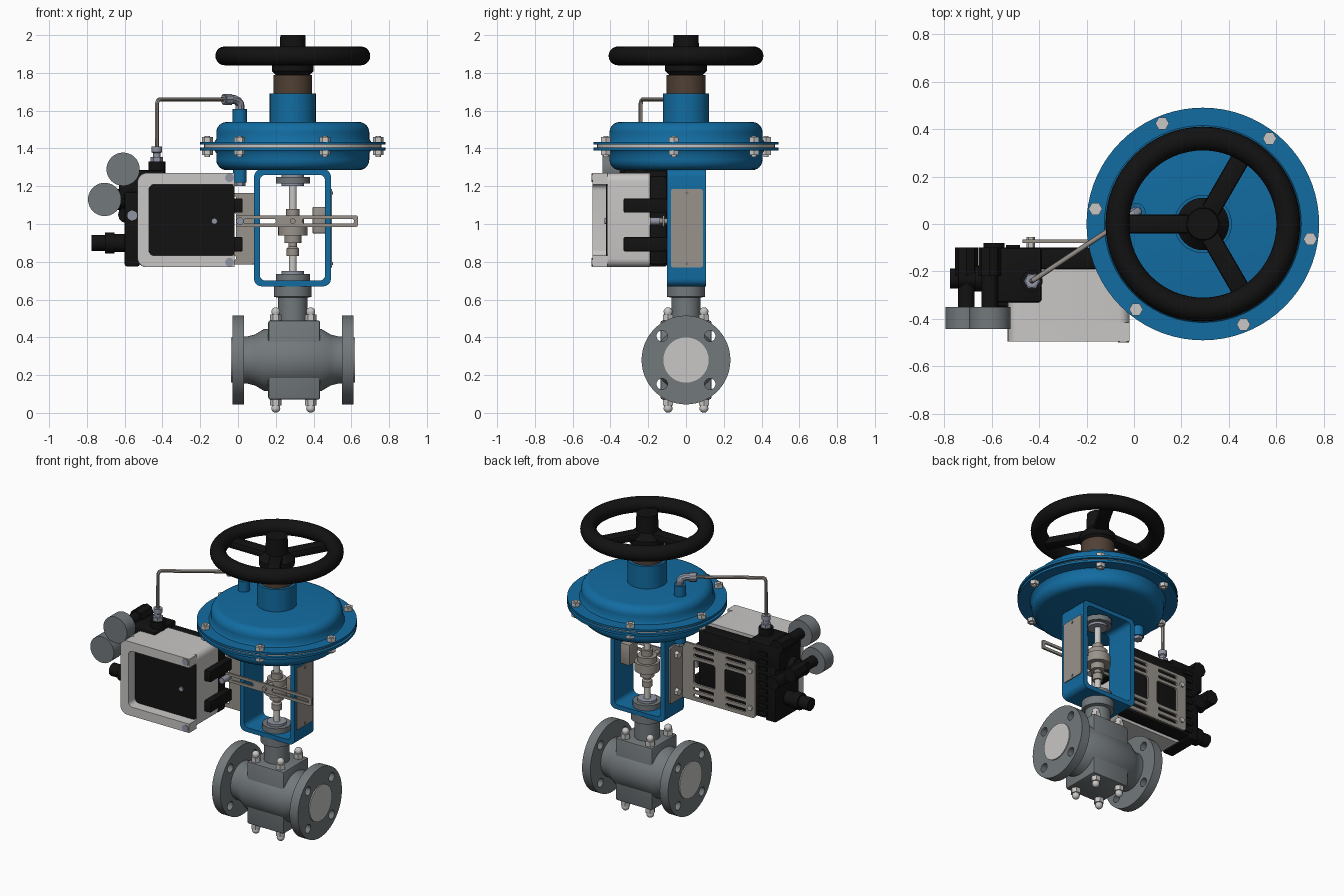
import bpy, bmesh
from math import sin, cos, pi, radians
from mathutils import Matrix, Vector

if "Cube" in bpy.data.objects:
    bpy.data.objects.remove(bpy.data.objects["Cube"], do_unlink=True)


def material(name, r, g, b):
    m = bpy.data.materials.new(name)
    m.use_nodes = True
    m.diffuse_color = (r, g, b, 1)
    bsdf = next(n for n in m.node_tree.nodes if n.type == 'BSDF_PRINCIPLED')
    bsdf.inputs["Base Color"].default_value = (r, g, b, 1)
    return m


BLUE = material("actuator_blue", 0.006, 0.15, 0.36)
BLACK = material("black", 0.006, 0.006, 0.006)
CAST = material("cast_grey", 0.17, 0.19, 0.2)
WHITE = material("light_grey", 0.58, 0.57, 0.56)
STEEL = material("warm_steel", 0.32, 0.29, 0.26)
FITTING = material("fitting_grey", 0.28, 0.3, 0.37)
BROWN = material("brown_sleeve", 0.08, 0.052, 0.035)

TURN = {'Z': Matrix(), 'X': Matrix.Rotation(pi / 2, 4, 'Y'), 'Y': Matrix.Rotation(-pi / 2, 4, 'X')}
CX = 0.29       # actuator axis
PIPE_Z = 0.28   # flow axis height


def finish(me):
    me.shade_smooth()
    me.set_sharp_from_angle(angle=radians(35))


def add(name, bm, mat):
    bmesh.ops.recalc_face_normals(bm, faces=bm.faces)
    me = bpy.data.meshes.new(name)
    bm.to_mesh(me)
    bm.free()
    me.materials.append(mat)
    finish(me)
    ob = bpy.data.objects.new(name, me)
    bpy.context.collection.objects.link(ob)
    return ob


def box(name, x, y, z, mat, bevel=0.0, rot=None):
    """Box given as (min, max) pairs."""
    bm = bmesh.new()
    bmesh.ops.create_cube(bm, size=1)
    for v in bm.verts:
        v.co = Vector([a + (b - a) * (c + 0.5) for (a, b), c in zip((x, y, z), v.co)])
    if bevel:
        bmesh.ops.bevel(bm, geom=bm.edges[:], offset=bevel, segments=2, profile=0.5, affect='EDGES')
    if rot:
        bm.transform(rot)
    return add(name, bm, mat)


def lathe(name, profile, loc, mat, axis='Z', segs=48):
    """Revolve (radius, height) points about an axis through loc."""
    bm = bmesh.new()
    vs = [bm.verts.new((r, 0, h)) for r, h in profile]
    es = [bm.edges.new(p) for p in zip(vs, vs[1:])]
    bmesh.ops.spin(bm, geom=vs + es, cent=(0, 0, 0), axis=(0, 0, 1), angle=2 * pi, steps=segs)
    bmesh.ops.remove_doubles(bm, verts=bm.verts, dist=0.0002)
    bm.transform(Matrix.Translation(loc) @ TURN[axis])
    return add(name, bm, mat)


def cyl(name, loc, r, length, mat, axis='Z', segs=32):
    """Cylinder starting at loc and running along +axis."""
    return lathe(name, [(0, 0), (r, 0), (r, length), (0, length)], loc, mat, axis, segs)


def arc(cx, cy, r, a0, a1, n=6):
    return [(cx + r * cos(radians(a0 + (a1 - a0) * i / n)), cy + r * sin(radians(a0 + (a1 - a0) * i / n)))
            for i in range(n + 1)]


def rrect(x0, x1, y0, y1, r):
    return (arc(x1 - r, y1 - r, r, 0, 90) + arc(x0 + r, y1 - r, r, 90, 180)
            + arc(x0 + r, y0 + r, r, 180, 270) + arc(x1 - r, y0 + r, r, 270, 360))


def circle(cx, cy, r, n=32):
    return arc(cx, cy, r, 0, 360, n)[:-1]


def plate(name, loops, plane, lo, hi, mat):
    """Extruded outline with holes, in the XZ or YZ plane."""
    cu = bpy.data.curves.new(name, 'CURVE')
    cu.dimensions = '2D'
    cu.fill_mode = 'BOTH'
    cu.extrude = (hi - lo) / 2
    for loop in loops:
        sp = cu.splines.new('POLY')
        sp.points.add(len(loop) - 1)
        for p, (a, b) in zip(sp.points, loop):
            p.co = (a, b, 0, 1)
        sp.use_cyclic_u = True
    return to_mesh(name, cu, mat, (pi / 2, 0, pi / 2 if plane == 'YZ' else 0),
                   ((lo + hi) / 2, 0, 0) if plane == 'YZ' else (0, (lo + hi) / 2, 0))


def to_mesh(name, cu, mat, rot=(0, 0, 0), loc=(0, 0, 0)):
    cu.materials.append(mat)
    ob = bpy.data.objects.new(name, cu)
    ob.rotation_euler, ob.location = rot, loc
    bpy.context.collection.objects.link(ob)
    bpy.ops.object.select_all(action='DESELECT')
    ob.select_set(True)
    bpy.context.view_layer.objects.active = ob
    bpy.ops.object.convert(target='MESH')
    ob = bpy.context.view_layer.objects.active
    finish(ob.data)
    return ob


def tube(name, pts, r, mat):
    cu = bpy.data.curves.new(name, 'CURVE')
    cu.dimensions = '3D'
    cu.bevel_depth, cu.bevel_resolution, cu.use_fill_caps = r, 3, True
    sp = cu.splines.new('POLY')
    sp.points.add(len(pts) - 1)
    for p, co in zip(sp.points, pts):
        p.co = (*co, 1)
    return to_mesh(name, cu, mat)


# Handwheel
lathe("handwheel_rim", circle(0.36, 1.89, 0.05, 20) + [(0.41, 1.89)], (CX, 0, 0), BLACK, segs=64)
lathe("handwheel_hub", [(0, 1.78), (0.09, 1.79), (0.11, 1.81), (0.11, 1.85), (0.07, 1.89), (0.066, 2), (0, 2)],
      (CX, 0, 0), BLACK)
for a in (60, 180, 300):
    box("handwheel_spoke", (0.04, 0.34), (-0.04, 0.04), (1.84, 1.89), BLACK, 0.012,
        Matrix.Translation((CX, 0, 0)) @ Matrix.Rotation(radians(a), 4, 'Z'))
cyl("sleeve", (CX, 0, 1.68), 0.103, 0.11, BROWN)
cyl("actuator_neck", (CX, 0, 1.53), 0.122, 0.16, BLUE)

# Diaphragm casing: one profile, used upright and upside down
MID = 1.4125
casing = ([(0, 1.54)] + arc(0.35, 1.485, 0.055, 90, 0)
          + [(0.405, 1.45), (0.415, 1.435), (0.49, 1.435), (0.49, 1.42), (0, 1.42)])
lathe("upper_casing", casing, (CX, 0, 0), BLUE, segs=72)
lathe("lower_casing", [(r, 2 * MID - z) for r, z in casing], (CX, 0, 0), BLUE, segs=72)
cyl("diaphragm", (CX, 0, 1.404), 0.47, 0.017, WHITE, segs=64)
for i in range(6):
    a = radians(52 + 60 * i)
    x, y = CX + 0.457 * cos(a), 0.457 * sin(a)
    cyl("casing_bolt_head", (x, y, 1.435), 0.029, 0.025, WHITE, segs=6)
    cyl("casing_bolt_shank", (x, y, 1.355), 0.014, 0.11, WHITE, segs=12)
    cyl("casing_nut", (x, y, 1.365), 0.029, 0.025, WHITE, segs=6)

# Yoke and its side plates
plate("yoke", [rrect(0.085, 0.492, 0.67, 1.29, 0.04), rrect(0.116, 0.461, 0.7, 1.26, 0.03)], 'XZ', -0.1, 0.105, BLUE)
plate("yoke_side_plate", [rrect(-0.08, 0.09, 0.77, 1.185, 0.012)], 'YZ', 0.49, 0.498, STEEL)
for z in (0.79, 1.165):
    cyl("plate_rivet", (0.497, 0.005, z), 0.008, 0.005, CAST, 'X', 12)

# Stem and coupling
cyl("stem", (CX, 0, 0.68), 0.021, 0.58, WHITE)
for z in (0.7, 1.215):
    cyl("lock_nut", (CX, 0, z), 0.09, 0.035, CAST, segs=12)
    cyl("lock_collar", (CX, 0, z - 0.015), 0.06, 0.065, FITTING)
lathe("stem_coupling", [(0, 0.83), (0.032, 0.83), (0.032, 0.87), (0.022, 0.88), (0.022, 0.9), (0.045, 0.9),
                        (0.045, 0.94), (0.078, 0.94), (0.078, 1.0), (0.06, 1.0), (0.06, 1.04), (0.035, 1.04),
                        (0.035, 1.08), (0, 1.08)], (CX, 0, 0), STEEL, segs=24)
box("travel_indicator", (0.395, 0.462), (-0.05, 0.04), (0.95, 1.09), STEEL, 0.004)

# Feedback lever
plate("feedback_lever", [rrect(-0.01, 0.635, 0.985, 1.045, 0.01), rrect(0.34, 0.615, 1.003, 1.027, 0.011),
                         rrect(0.03, 0.2, 1.003, 1.027, 0.011)], 'XZ', -0.125, -0.113, STEEL)
cyl("lever_pin", (CX, -0.14, 1.015), 0.015, 0.14, STEEL, 'Y', 16)
cyl("lever_shaft", (0.01, -0.19, 1.015), 0.02, 0.08, FITTING, 'Y', 16)

# Valve body with end flanges
box("valve_body", (0.16, 0.435), (-0.135, 0.135), (0.07, 0.49), CAST, 0.012)
lathe("pipe_nozzles", [(0.125, 0), (0.125, 0.05), (0.135, 0.09), (0.165, 0.14), (0.165, 0.44), (0.135, 0.49),
                       (0.125, 0.53), (0.125, 0.58)], (0, 0, PIPE_Z), CAST, 'X')
holes = [circle(sx * 0.127, PIPE_Z + sz * 0.127, 0.029, 20) for sx in (-1, 1) for sz in (-1, 1)]
for side, x0, face in (("right", -0.03, -0.037), ("left", 0.55, 0.61)):
    plate(side + "_flange", [circle(0, PIPE_Z, 0.235, 64)] + holes, 'YZ', x0, x0 + 0.062, CAST)
    cyl(side + "_flange_bore", (face, 0, PIPE_Z), 0.12, 0.009, WHITE, 'X')
lathe("bonnet", [(0.078, 0.48), (0.078, 0.61), (0.1, 0.615), (0.1, 0.672), (0, 0.672)], (CX, 0, 0), CAST)
plate("flow_arrow", [[(0.23, 0.227), (0.31, 0.227), (0.31, 0.21), (0.34, 0.231), (0.31, 0.252), (0.31, 0.235),
                      (0.23, 0.235)]], 'XZ', -0.139, -0.134, CAST)

# Body studs with domed nuts, top and bottom
dome = [(0.02, 0.03)] + arc(0, 0.045, 0.024, 0, 90)
for x in (0.2, 0.385):
    for y in (-0.095, 0.095):
        for z, s in ((0.49, 1), (0.07, -1)):
            lathe("dome_nut", [(r, h * s) for r, h in dome], (x, y, z), WHITE, segs=20)
            cyl("stud_nut", (x, y, min(z, z + s * 0.032)), 0.031, 0.032, WHITE, segs=6)

# Positioner cover: solid back and a raised rim open towards the valve
X0, X1, Z0, Z1, T = -0.532, -0.018, 0.772, 1.27, 0.06
outer, inner = rrect(X0, X1, Z0, Z1, 0.05), rrect(X0 + T, X1, Z0 + T, Z1 - T, 0.03)
rim = [(X1, Z1)] + outer[7:21] + [(X1, Z0), (X1, Z0 + T)] + inner[7:21][::-1] + [(X1, Z1 - T)]
plate("cover_rim", [rim], 'XZ', -0.495, -0.415, WHITE)
plate("cover_back", [rrect(X0, X1, Z0, Z1, 0.045)], 'XZ', -0.416, -0.19, WHITE)
plate("cover_window", [rrect(X0 + T, X1, Z0 + T, Z1 - T, 0.02)], 'XZ', -0.424, -0.415, BLACK)
for z in (Z0 + 0.025, Z1 - 0.025):
    cyl("cover_screw", (-0.045, -0.5, z), 0.023, 0.02, FITTING, 'Y', 20)
cyl("window_screw", (-0.125, -0.432, 1.015), 0.016, 0.01, FITTING, 'Y', 16)

# Positioner housing, fins and port blocks
box("housing", (-0.53, -0.02), (-0.192, -0.1), (0.785, 1.255), BLACK, 0.015)
for i in range(9):
    z = 0.81 + i * 0.05
    box("housing_fin", (-0.54, -0.48), (-0.11, -0.088), (z, z + 0.025), BLACK)
for z0, z1 in ((1.06, 1.135), (0.855, 0.93)):
    box("port_block", (-0.03, 0.025), (-0.33, -0.1), (z0, z1), BLACK, 0.006)
box("manifold", (-0.6, -0.52), (-0.35, -0.1), (0.775, 1.17), BLACK, 0.012)
box("manifold_top", (-0.63, -0.39), (-0.33, -0.1), (1.13, 1.285), BLACK, 0.012)
cyl("manifold_screw", (-0.56, -0.356, 1.045), 0.026, 0.01, FITTING, 'Y', 20)
for z, x0 in ((0.9, -0.775), (1.13, -0.74)):
    lathe("supply_plug", [(0, 0), (0.042, 0), (0.042, 0.07), (0.055, 0.07), (0.055, 0.12), (0.048, 0.12),
                          (0.048, -0.55 - x0)], (x0, -0.23, z), BLACK, 'X', 12)
cyl("rear_plug", (-0.59, -0.2, 1.05), 0.045, 0.12, BLACK, 'Y', 12)

# Pressure gauges
for x, z in ((-0.608, 1.29), (-0.706, 1.13)):
    cyl("gauge", (x, -0.442, z), 0.088, 0.092, CAST, 'Y', 40)
    cyl("gauge_stem", (x, -0.352, z), 0.035, 0.18, BLACK, 'Y', 16)
    cyl("gauge_nut", (x, -0.22, z), 0.048, 0.12, BLACK, 'Y', 8)

# Mounting bracket
slots = [rrect(a, a + 0.15, z, z + 0.022, 0.01) for a in (-0.4, -0.16) for z in (0.81, 0.855, 1.08, 1.125)]
windows = [rrect(a, a + 0.16, 0.9, 1.06, 0.015) for a in (-0.4, -0.17)]
plate("bracket", [rrect(-0.47, 0.085, 0.785, 1.165, 0.02)] + slots + windows, 'XZ', -0.08, -0.066, STEEL)
plate("bracket_flange", [rrect(-0.08, 0.06, 0.785, 1.165, 0.01)], 'YZ', 0.073, 0.085, STEEL)
for z in (0.85, 1.1):
    cyl("bracket_bolt", (0.05, 0.0, z), 0.024, 0.025, WHITE, 'X', 6)
    cyl("bracket_standoff", (-0.435, -0.11, z), 0.018, 0.055, WHITE, 'Y', 6)

# Air line: casing ports, elbow, tube and lower fitting
PX, PY, FX, FY, TOP = 0.01, 0.05, -0.43, -0.24, 1.66
cyl("upper_air_port", (PX, PY, 1.5), 0.038, 0.11, BLUE)
cyl("lower_air_port", (PX, PY, 1.22), 0.036, 0.09, BLUE)
cyl("lower_port_plug", (PX, PY, 1.2), 0.03, 0.03, FITTING, segs=6)


def along(t):
    return PX + (FX - PX) * t, PY + (FY - PY) * t


tube("elbow", [(PX, PY, 1.6), (PX, PY, 1.635), (*along(0.03), 1.652), (*along(0.07), TOP), (*along(0.2), TOP)],
     0.024, FITTING)
tube("elbow_nut", [(*along(0.11), TOP), (*along(0.19), TOP)], 0.031, FITTING)
tube("air_tube", [(*along(0.1), TOP), (*along(0.96), TOP), (*along(0.985), TOP - 0.005), (FX, FY, TOP - 0.025),
                  (FX, FY, 1.35)], 0.011, STEEL)
cyl("outlet_boss", (FX, FY, 1.25), 0.045, 0.08, BLACK, segs=20)
cyl("outlet_nut", (FX, FY, 1.33), 0.034, 0.025, FITTING, segs=6)
lathe("outlet_fitting", [(0.02, 0), (0.02, 0.02), (0.028, 0.025), (0.028, 0.055), (0, 0.055)],
      (FX, FY, 1.355), FITTING, segs=12)
